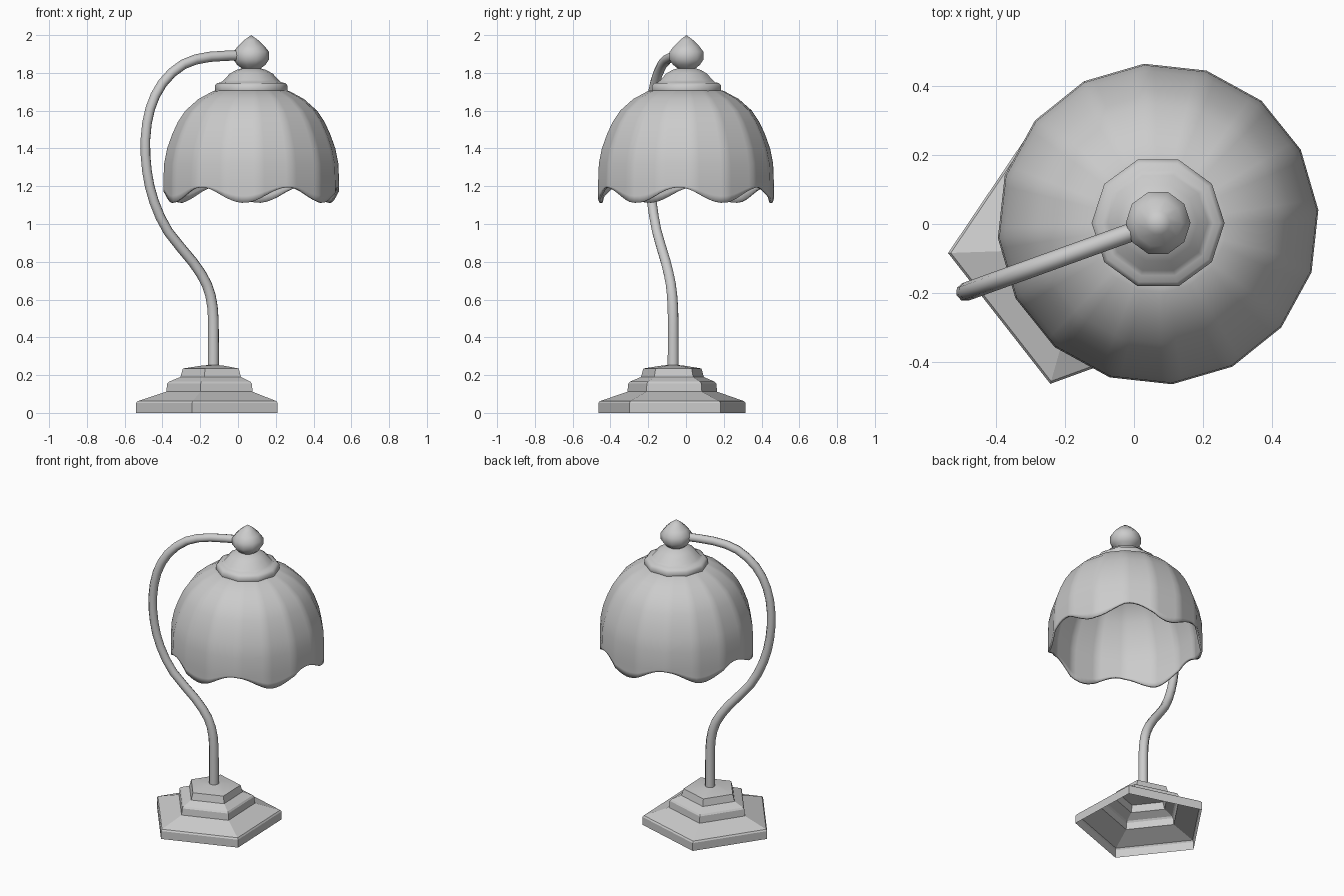
import bpy, bmesh, math
from mathutils import Vector

if "Cube" in bpy.data.objects:
    bpy.data.objects.remove(bpy.data.objects["Cube"])

SX, SY = 0.07, 0.003      # shade axis
BX, BY = -0.13, -0.07     # base axis


def finish(name, bm, angle):
    bmesh.ops.remove_doubles(bm, verts=bm.verts, dist=1e-5)
    bmesh.ops.recalc_face_normals(bm, faces=bm.faces)
    me = bpy.data.meshes.new(name)
    bm.to_mesh(me)
    bm.free()
    ob = bpy.data.objects.new(name, me)
    bpy.context.collection.objects.link(ob)
    bpy.ops.object.select_all(action='DESELECT')
    ob.select_set(True)
    bpy.context.view_layer.objects.active = ob
    bpy.ops.object.shade_smooth_by_angle(angle=math.radians(angle))
    return ob


def skin(name, rings, angle):
    """Bridge closed rings of points; single-point ends collapse when welded."""
    bm = bmesh.new()
    loops = [[bm.verts.new(p) for p in ring] for ring in rings]
    for a, b in zip(loops, loops[1:]):
        n = len(a)
        for i in range(n):
            j = (i + 1) % n
            bm.faces.new((a[i], a[j], b[j], b[i]))
    return finish(name, bm, angle)


def lathe(name, cx, cy, profile, sides, start, angle):
    rings = []
    for r, z in profile:
        rings.append([(cx + r * math.cos(math.radians(start) + math.tau * i / sides),
                       cy + r * math.sin(math.radians(start) + math.tau * i / sides), z)
                      for i in range(sides)])
    return skin(name, rings, angle)


# stepped pentagonal base, open underneath
lathe("base", BX, BY,
      [(.41, 0), (.41, .052), (.402, .062), (.25, .112), (.245, .155), (.236, .165),
       (.175, .19), (.162, .235), (.05, .252), (0, .253)], 5, 182, 25)

# finial and collar above the shade
lathe("finial", SX, SY,
      [(.17, 1.69), (.185, 1.69), (.193, 1.702), (.193, 1.732), (.18, 1.746), (.16, 1.75),
       (.145, 1.762), (.115, 1.795), (.08, 1.815), (.05, 1.824), (.075, 1.843), (.094, 1.87),
       (.094, 1.912), (.07, 1.942), (.035, 1.975), (0, 2.0)], 10, 0, 50)

# scalloped dome: sixteen-sided body with six lobes around the rim
SIDES, COLS, START = 16, 96, 95
dome = [(.467, 1.22), (.463, 1.32), (.447, 1.4), (.42, 1.475), (.39, 1.54), (.35, 1.6),
        (.28, 1.662), (.2, 1.705), (.12, 1.715)]
rings = []
for k in range(-3, len(dome)):
    ring = []
    for i in range(COLS):
        t = math.tau * i / COLS
        step = math.tau / SIDES
        flat = math.cos(step / 2) / math.cos(t % step - step / 2)
        a = math.radians(START) + t
        if k < 0:
            rim = 1.153 + .041 * math.cos(6 * (a - math.radians(55)))
            r, z = .467, rim + (1.22 - rim) * (k + 3) / 3
        else:
            r, z = dome[k]
        ring.append((SX + r * flat * math.cos(a), r * flat * math.sin(a), z))
    rings.append(ring)
shade = skin("shade", rings, 40)
sol = shade.modifiers.new("thickness", 'SOLIDIFY')
sol.thickness = .012
sol.offset = -1

# swan-neck stem, lying in one vertical plane
pts = [(-.13, .24), (-.13, .42), (-.135, .56), (-.165, .68), (-.24, .8), (-.37, .96),
       (-.445, 1.12), (-.482, 1.28), (-.49, 1.45), (-.465, 1.61), (-.4, 1.745),
       (-.29, 1.845), (-.15, 1.885), (.04, 1.893)]
path = [Vector((x, .36 * x - .021, z)) for x, z in pts]
side = Vector((-.36, 1, 0)).normalized()


def spline(p0, p1, p2, p3, t):
    return .5 * (2 * p1 + (p2 - p0) * t + (2 * p0 - 5 * p1 + 4 * p2 - p3) * t * t
                 + (3 * p1 - p0 - 3 * p2 + p3) * t ** 3)


ext = [2 * path[0] - path[1]] + path + [2 * path[-1] - path[-2]]
fine = [spline(*ext[i:i + 4], t) for i in range(len(path) - 1) for t in (0, .5)] + [path[-1]]
rings = []
for i, p in enumerate(fine):
    tan = (fine[min(i + 1, len(fine) - 1)] - fine[max(i - 1, 0)]).normalized()
    nrm = tan.cross(side)
    rad = .031 - .004 * min(1, i / 10)
    rings.append([p + rad * (side * math.cos(math.tau * j / 8) + nrm * math.sin(math.tau * j / 8))
                  for j in range(8)])
skin("stem", rings, 60)
